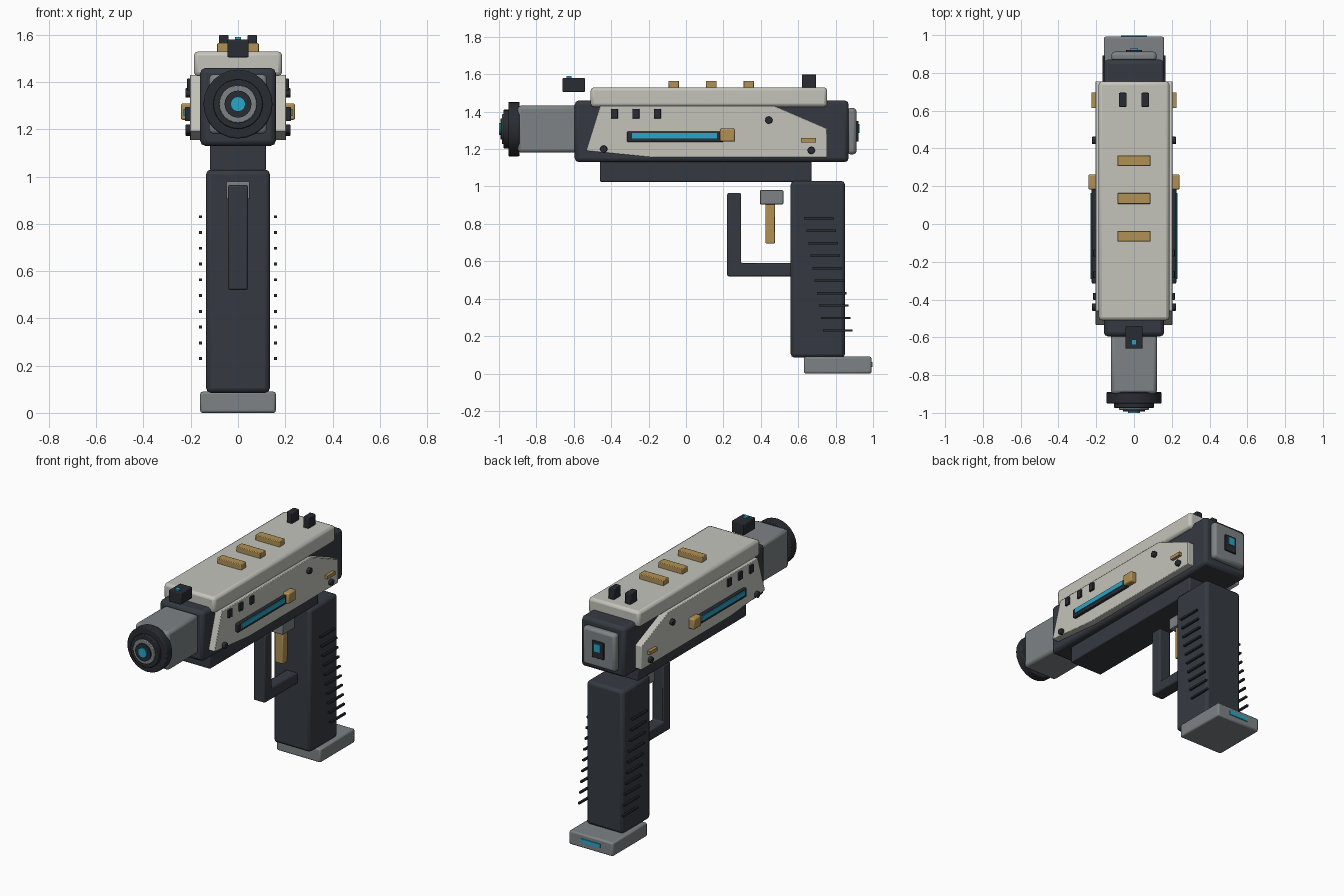
import bpy, bmesh, math
from mathutils import Matrix, Vector

cube = bpy.data.objects.get("Cube")
if cube:
    bpy.data.objects.remove(cube, do_unlink=True)


def material(name, rgb):
    m = bpy.data.materials.new(name)
    m.use_nodes = True
    m.diffuse_color = (*rgb, 1)
    m.node_tree.nodes["Principled BSDF"].inputs["Base Color"].default_value = (*rgb, 1)
    return m


DARK = material("dark gunmetal", (0.036, 0.042, 0.053))
BLACK = material("near black", (0.022, 0.025, 0.032))
LIGHT = material("pale grey", (0.55, 0.55, 0.50))
STEEL = material("steel grey", (0.205, 0.225, 0.235))
GOLD = material("brass", (0.44, 0.285, 0.09))
CYAN = material("cyan glow", (0.023, 0.38, 0.57))


def finish(name, bm, mat, bevel=0.0, segments=2):
    bmesh.ops.recalc_face_normals(bm, faces=bm.faces)
    mesh = bpy.data.meshes.new(name)
    bm.to_mesh(mesh)
    bm.free()
    mesh.materials.append(mat)
    ob = bpy.data.objects.new(name, mesh)
    bpy.context.collection.objects.link(ob)
    if bevel:
        mod = ob.modifiers.new("Bevel", "BEVEL")
        mod.width, mod.segments = bevel, segments
        mod.limit_method = "ANGLE"
    bpy.ops.object.select_all(action="DESELECT")
    ob.select_set(True)
    bpy.context.view_layer.objects.active = ob
    bpy.ops.object.shade_smooth_by_angle(angle=math.radians(30))
    return ob


def box(name, x, y, z, mat, bevel=0.0, segments=2):
    """Box spanning the (low, high) ranges on each axis."""
    bm = bmesh.new()
    bmesh.ops.create_cube(bm, size=1)
    for v in bm.verts:
        v.co = Vector([(a + b) / 2 + c * (b - a) for (a, b), c in zip((x, y, z), v.co)])
    return finish(name, bm, mat, bevel, segments)


def centred(name, half, y, z, mat, bevel=0.0, segments=2):
    return box(name, (-half, half), y, z, mat, bevel, segments)


def prism(name, outline, x, mat, bevel=0.0):
    """Side outline of (y, z) points extruded across an x range."""
    bm = bmesh.new()
    face = bm.faces.new([bm.verts.new((x[0], y, z)) for y, z in outline])
    made = bmesh.ops.extrude_face_region(bm, geom=[face])["geom"]
    bmesh.ops.translate(bm, vec=(x[1] - x[0], 0, 0),
                        verts=[g for g in made if isinstance(g, bmesh.types.BMVert)])
    return finish(name, bm, mat, bevel)


def disc(name, centre, radius, depth, axis, mat, sides=24, bevel=0.0):
    turn = Matrix.Rotation(math.pi / 2, 4, "Y" if axis == "X" else "X")
    bm = bmesh.new()
    bmesh.ops.create_cone(bm, cap_ends=True, segments=sides, radius1=radius,
                          radius2=radius, depth=depth,
                          matrix=Matrix.Translation(centre) @ turn)
    return finish(name, bm, mat, bevel)


def sided(s, inner, outer):
    return tuple(sorted((s * inner, s * outer)))


# Receiver, top cover and lower rail
centred("receiver", 0.16, (-0.595, 0.87), (1.13, 1.46), DARK, 0.022)
centred("top_cover", 0.187, (-0.51, 0.755), (1.425, 1.53), LIGHT, 0.018)
centred("lower_rail", 0.118, (-0.46, 0.67), (1.025, 1.14), DARK, 0.006)

# Barrel and muzzle
BORE = 1.307
centred("barrel_shroud", 0.122, (-0.9, -0.58), (BORE - 0.126, BORE + 0.126), STEEL, 0.018)
disc("muzzle_collar", (0, -0.92, BORE), 0.146, 0.06, "Y", BLACK, 24, 0.006)
disc("muzzle_ring", (0, -0.96, BORE), 0.105, 0.03, "Y", BLACK, 24, 0.004)
disc("muzzle_face", (0, -0.967, BORE), 0.08, 0.034, "Y", STEEL, 24, 0.004)
disc("muzzle_bore", (0, -0.975, BORE), 0.057, 0.034, "Y", BLACK, 24)
disc("muzzle_lens", (0, -0.982, BORE), 0.032, 0.036, "Y", CYAN, 16)

# Rear plate with indicator
centred("rear_plate", 0.12, (0.86, 0.912), (1.172, 1.42), STEEL, 0.018)
centred("rear_window", 0.042, (0.9, 0.922), (1.24, 1.35), BLACK, 0.003)
centred("rear_light", 0.022, (0.91, 0.928), (1.285, 1.335), CYAN)

# Grip, base plate and its light
centred("grip", 0.135, (0.56, 0.85), (0.085, 1.03), DARK, 0.02)
centred("grip_base", 0.16, (0.63, 0.992), (0.0, 0.09), STEEL, 0.01)
centred("base_light", 0.07, (0.985, 0.998), (0.035, 0.062), CYAN)

# Trigger group
guard = [(0.22, 0.965), (0.22, 0.52), (0.57, 0.52), (0.57, 0.59), (0.295, 0.59), (0.295, 0.965)]
prism("trigger_guard", guard, (-0.042, 0.042), DARK, 0.008)
centred("trigger_mount", 0.05, (0.395, 0.52), (0.905, 0.98), STEEL, 0.004)
centred("trigger", 0.03, (0.425, 0.475), (0.695, 0.91), GOLD, 0.005)

# Sights and top inlays
centred("front_sight", 0.045, (-0.66, -0.54), (1.505, 1.58), BLACK, 0.005)
centred("front_sight_light", 0.012, (-0.64, -0.612), (1.575, 1.59), CYAN)
for i in range(3):
    y = -0.065 + 0.2 * i
    centred(f"top_inlay_{i + 1}", 0.088, (y - 0.028, y + 0.028), (1.52, 1.565), GOLD, 0.004)

# Mirrored side details
panel = [(-0.46, 1.43), (0.475, 1.43), (0.755, 1.31), (0.755, 1.155), (-0.18, 1.155), (-0.535, 1.19)]
for side, s in (("left", 1), ("right", -1)):
    prism(f"{side}_side_panel", panel, sided(s, 0.15, 0.204), LIGHT, 0.004)
    box(f"{side}_rear_sight", sided(s, 0.04, 0.08), (0.62, 0.695), (1.52, 1.6), BLACK, 0.005)
    box(f"{side}_slot", sided(s, 0.19, 0.224), (-0.315, 0.2), (1.237, 1.295), BLACK, 0.005)
    box(f"{side}_slot_light", sided(s, 0.2, 0.231), (-0.29, 0.165), (1.256, 1.287), CYAN)
    box(f"{side}_slider", sided(s, 0.19, 0.242), (0.182, 0.262), (1.24, 1.31), GOLD, 0.008)
    box(f"{side}_rear_tag", sided(s, 0.19, 0.224), (0.615, 0.695), (1.236, 1.258), GOLD)
    for i in range(3):
        y = -0.383 + 0.115 * i
        box(f"{side}_vent_{i + 1}", sided(s, 0.19, 0.216), (y - 0.019, y + 0.019),
            (1.364, 1.415), BLACK, 0.003)
    for i, (y, z) in enumerate([(-0.44, 1.2), (0.443, 1.355), (0.67, 1.193)]):
        disc(f"{side}_screw_{i + 1}", (s * 0.208, y, z), 0.02, 0.03, "X", BLACK, 12, 0.004)
    # Floating grip ribs step backwards as they go down
    for i in range(10):
        y, z = 0.632 + 0.0112 * i, 0.83 - 0.0667 * i
        box(f"{side}_grip_rib_{i + 1}", sided(s, 0.153, 0.166), (y, y + 0.158),
            (z - 0.006, z + 0.006), BLACK)
